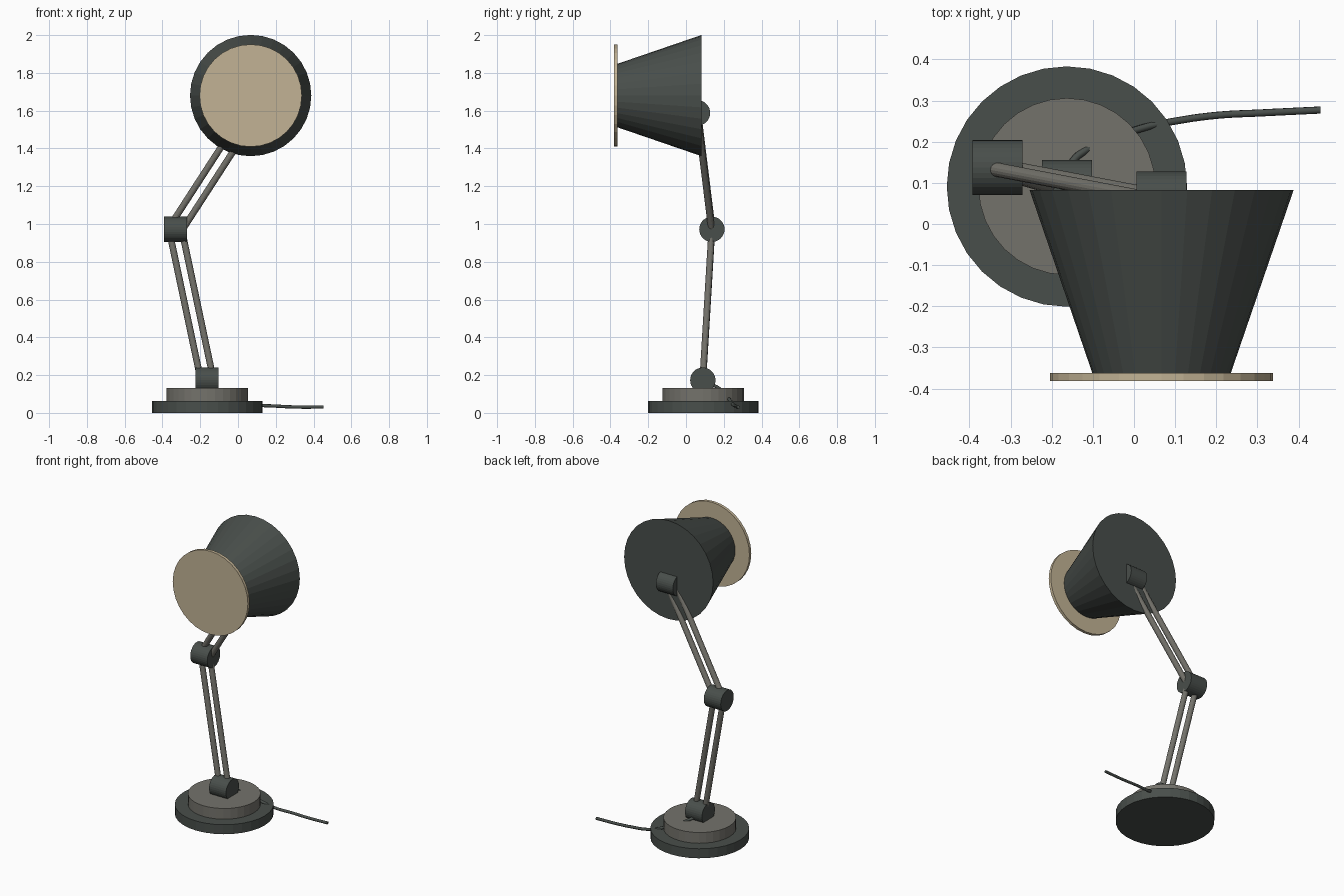
import bpy, math
from mathutils import Vector

if "Cube" in bpy.data.objects:
    bpy.data.objects.remove(bpy.data.objects["Cube"])


def material(name, rgb):
    m = bpy.data.materials.new(name)
    m.diffuse_color = (*rgb, 1)
    m.use_nodes = True
    m.node_tree.nodes["Principled BSDF"].inputs["Base Color"].default_value = m.diffuse_color
    return m


DARK = material("dark_green_grey", (0.066, 0.077, 0.070))
GREY = material("warm_grey", (0.175, 0.170, 0.148))
CREAM = material("cream", (0.54, 0.45, 0.30))


def tube(name, a, b, r1, r2, mat, sides=32):
    """Closed cylinder or cone from point a (radius r1) to b (radius r2)."""
    a, b = Vector(a), Vector(b)
    d = b - a
    bpy.ops.mesh.primitive_cone_add(
        vertices=sides, radius1=r1, radius2=r2, depth=d.length,
        location=(a + b) / 2,
        rotation=Vector((0, 0, 1)).rotation_difference(d).to_euler())
    ob = bpy.context.object
    ob.name = name
    ob.data.materials.append(mat)
    return ob


# Stepped round base
BX, BY = -0.163, 0.091
tube("base", (BX, BY, 0), (BX, BY, 0.062), 0.292, 0.292, DARK)
tube("base_step", (BX, BY, 0.062), (BX, BY, 0.132), 0.215, 0.215, GREY)

# Hinge barrels, all lying along x
joints = {
    "base_joint": Vector((BX, 0.089, 0.173)),
    "elbow_joint": Vector((-0.332, 0.137, 0.972)),
    "head_joint": Vector((0.067, 0.061, 1.588)),
}
half = Vector((0.061, 0, 0))
for name, c in joints.items():
    tube(name, c - half, c + half, 0.067, 0.067, DARK)

# Paired rods between the hinges
pts = list(joints.values())
for arm, a, b in (("lower_arm", pts[0], pts[1]), ("upper_arm", pts[1], pts[2])):
    d = b - a
    side = Vector((d.z, 0, -d.x)).normalized() * 0.033
    for label, s in (("left", -1), ("right", 1)):
        tube(f"{arm}_{label}_rod", a + side * s, b + side * s,
             0.0175, 0.0175, GREY, 16)

# Lamp head: tapered shade, wide end at the back, with a lens plate in front
HX, HZ = 0.067, 1.68
tube("lamp_shade", (HX, 0.083, HZ), (HX, -0.363, HZ), 0.321, 0.168, DARK)
tube("lens", (HX, -0.362, HZ), (HX, -0.381, HZ), 0.271, 0.271, CREAM)

# Power cable running down from the base joint and out to the right
path = [(-0.163, 0.13, 0.150), (-0.135, 0.167, 0.136), (0.02, 0.233, 0.066),
        (0.10, 0.250, 0.043), (0.20, 0.264, 0.036), (0.31, 0.270, 0.031),
        (0.453, 0.277, 0.031)]
cu = bpy.data.curves.new("cable", 'CURVE')
cu.dimensions = '3D'
cu.bevel_depth = 0.009
cu.bevel_resolution = 2
cu.resolution_u = 5
cu.use_fill_caps = True
sp = cu.splines.new('BEZIER')
sp.bezier_points.add(len(path) - 1)
for p, co in zip(sp.bezier_points, path):
    p.co = co
    p.handle_left_type = p.handle_right_type = 'AUTO'
cu.materials.append(DARK)
cable = bpy.data.objects.new("cable", cu)
bpy.context.collection.objects.link(cable)
